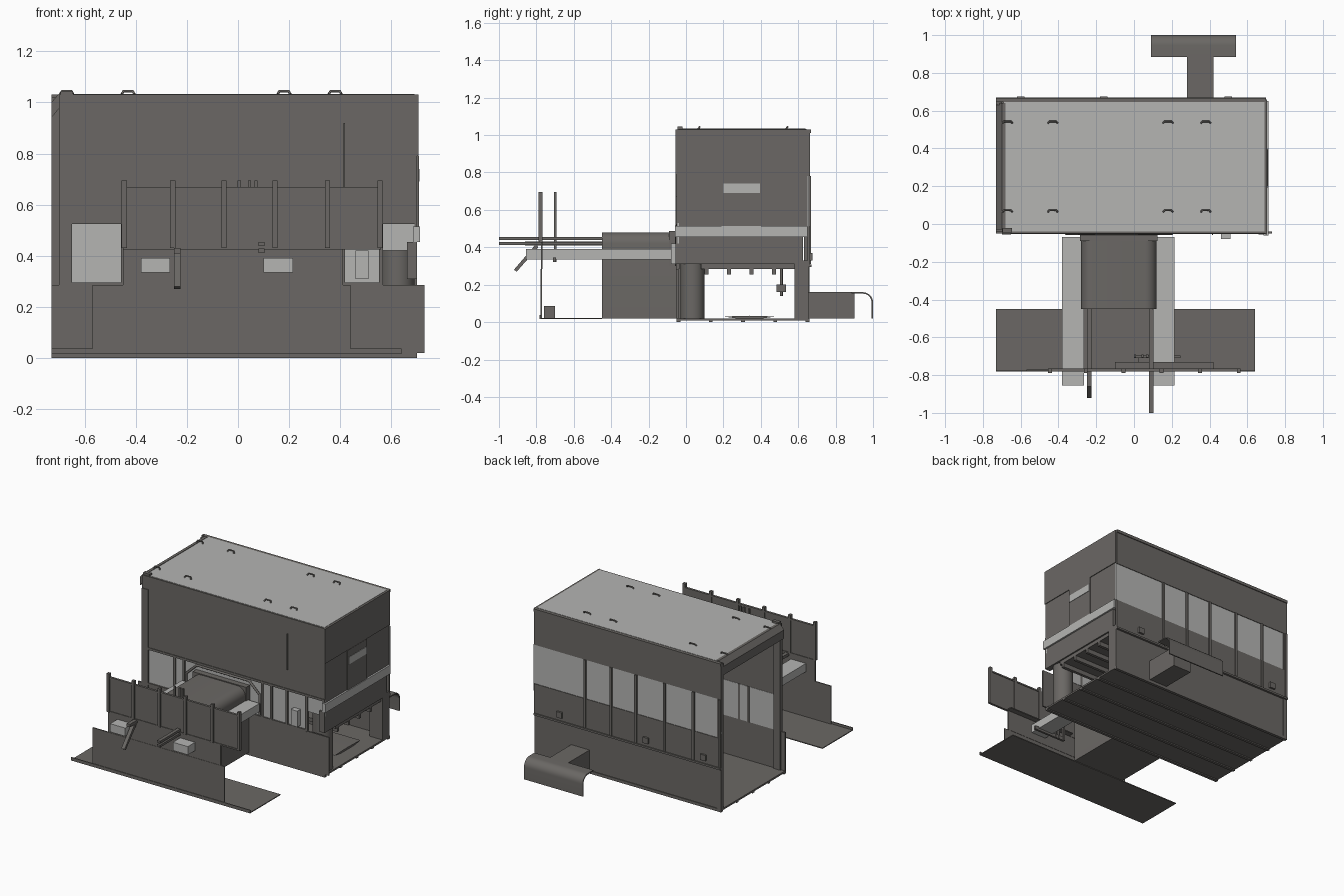
import bpy, bmesh, math
from mathutils import Vector


def material(name, rgb):
    m = bpy.data.materials.new(name)
    m.diffuse_color = (*rgb, 1)
    return m


DARK = material("dark warm grey", (0.145, 0.137, 0.128))
LIGHT = material("light grey", (0.46, 0.46, 0.45))


def finish(name, bm, mat, smooth=False):
    bmesh.ops.recalc_face_normals(bm, faces=bm.faces)
    me = bpy.data.meshes.new(name)
    bm.to_mesh(me)
    bm.free()
    me.materials.append(mat)
    ob = bpy.data.objects.new(name, me)
    bpy.context.collection.objects.link(ob)
    if smooth:
        bpy.context.view_layer.objects.active = ob
        ob.select_set(True)
        bpy.ops.object.shade_smooth_by_angle(angle=math.radians(35))
        ob.select_set(False)
    return ob


def box(name, x, y, z, mat=DARK):
    bm = bmesh.new()
    bmesh.ops.create_cube(bm, size=1)
    for v in bm.verts:
        v.co = [r[0] if c < 0 else r[1] for c, r in zip(v.co, (x, y, z))]
    return finish(name, bm, mat)


def prism(name, pts, axis, a, b, mat=DARK, smooth=True):
    """Extrude a profile along x (points are y,z) or y (points are x,z)."""
    def put(p, t):
        return (t, p[0], p[1]) if axis == "x" else (p[0], t, p[1])
    bm = bmesh.new()
    f = bm.faces.new([bm.verts.new(put(p, a)) for p in pts])
    out = bmesh.ops.extrude_face_region(bm, geom=[f])
    d = Vector(put((0, 0), b - a))
    bmesh.ops.translate(bm, vec=d, verts=[e for e in out["geom"] if isinstance(e, bmesh.types.BMVert)])
    return finish(name, bm, mat, smooth)


def arc(cx, cz, r, a0, a1, n=8):
    return [(cx + r * math.cos(math.radians(a0 + (a1 - a0) * i / n)),
             cz + r * math.sin(math.radians(a0 + (a1 - a0) * i / n))) for i in range(n + 1)]


def rod(name, pts, r, mat=DARK, cyclic=False):
    cu = bpy.data.curves.new(name, "CURVE")
    cu.dimensions = "3D"
    cu.bevel_depth = r
    cu.bevel_resolution = 2
    cu.use_fill_caps = True
    s = cu.splines.new("POLY")
    s.points.add(len(pts) - 1)
    for p, q in zip(s.points, pts):
        p.co = (*q, 1)
    s.use_cyclic_u = cyclic
    cu.materials.append(mat)
    ob = bpy.data.objects.new(name, cu)
    bpy.context.collection.objects.link(ob)
    return ob


# Base floor with long ribs, and roof
box("base_floor", (-0.73, 0.70), (-0.05, 0.66), (0.008, 0.02))
for i in range(5):
    y = -0.05 + i * 0.1725
    box("floor_rib", (-0.73, 0.70), (y, y + 0.02), (0, 0.01))
box("roof", (-0.69, 0.69), (-0.04, 0.645), (1.022, 1.032), LIGHT)
box("roof_back_trim", (-0.73, 0.70), (0.645, 0.668), (1.01, 1.03))
box("roof_right_trim", (0.685, 0.70), (-0.04, 0.65), (1.01, 1.03))

# Roof lifting hooks
for x in (-0.67, -0.43, 0.18, 0.38):
    for y in (0.065, 0.535):
        rod("lifting_hook", [(x - 0.025, y, 1.032), (x - 0.018, y + 0.008, 1.044),
                             (x + 0.018, y + 0.008, 1.044), (x + 0.025, y, 1.032)], 0.005)

# Front wall: upper panel, window band, lower panel
box("front_upper_panel", (-0.70, 0.70), (-0.05, -0.04), (0.53, 1.03))
box("front_lower_panel", (-0.73, 0.73), (-0.05, -0.04), (0.02, 0.285))
box("front_window_band", (-0.69, 0.56), (-0.045, -0.038), (0.285, 0.53), LIGHT)
box("front_corner_window", (0.56, 0.70), (-0.045, -0.038), (0.42, 0.53), LIGHT)
box("front_top_rail", (-0.70, 0.70), (-0.054, -0.04), (0.525, 0.54))
box("front_bottom_rail", (-0.70, 0.56), (-0.054, -0.04), (0.28, 0.295))
for x in (-0.45, -0.38, 0.22, 0.29, 0.41, 0.56):
    box("front_window_post", (x - 0.008, x + 0.008), (-0.054, -0.036), (0.285, 0.53))
box("front_sensor_rod", (0.412, 0.418), (-0.057, -0.05), (0.67, 0.92))
box("front_control_box", (0.46, 0.51), (-0.08, -0.045), (0.31, 0.42), LIGHT)
rod("opening_frame", [(-0.36, -0.05, 0.30), (-0.36, -0.05, 0.44), (-0.28, -0.05, 0.515),
                      (0.12, -0.05, 0.515), (0.20, -0.05, 0.44), (0.20, -0.05, 0.30)], 0.008)

# Open left end: corner posts and chamfered top beam
box("left_front_post", (-0.70, -0.65), (-0.055, -0.03), (0.02, 0.94))
box("left_front_post_cap", (-0.695, -0.645), (-0.045, -0.02), (0.94, 1.045))
box("left_back_post", (-0.73, -0.70), (0.63, 0.66), (0.02, 1.02))
prism("left_top_beam", [(-0.73, 0.94), (-0.73, 1.0), (-0.70, 1.035), (-0.68, 1.035), (-0.68, 1.0)],
      "y", -0.03, 0.64, smooth=False)

# Back wall
box("back_upper_panel", (-0.73, 0.70), (0.65, 0.662), (0.78, 1.03))
box("back_window_band", (-0.73, 0.705), (0.65, 0.658), (0.51, 0.78), LIGHT)
box("back_middle_panel", (-0.73, 0.70), (0.65, 0.662), (0.30, 0.51))
box("back_lower_panel", (-0.73, 0.70), (0.645, 0.655), (0.02, 0.30))
box("back_ledge", (-0.73, 0.70), (0.645, 0.67), (0.295, 0.308))
for x in (-0.72, -0.52, -0.30, -0.08, 0.11, 0.31):
    box("back_window_post", (x - 0.008, x + 0.008), (0.65, 0.669), (0.31, 0.78))
for x in (-0.60, -0.16, 0.50):
    box("back_latch", (x - 0.02, x + 0.02), (0.655, 0.675), (0.33, 0.37))

# Right end wall with door, light beam and open feed section below
box("right_upper_panel", (0.69, 0.70), (-0.05, 0.65), (0.51, 1.03))
box("right_top_cover", (0.695, 0.705), (-0.055, 0.655), (0.79, 1.03))
box("right_door", (0.695, 0.707), (0.19, 0.40), (0.51, 0.79))
box("right_door_window", (0.70, 0.71), (0.20, 0.395), (0.69, 0.74), LIGHT)
box("right_light_beam", (0.685, 0.712), (-0.06, 0.65), (0.455, 0.515), LIGHT)
box("right_feed_cover", (0.66, 0.70), (-0.055, 0.625), (0.31, 0.455))
box("feed_deck", (0.20, 0.69), (0.08, 0.62), (0.285, 0.31))
for y in (0.10, 0.22, 0.34, 0.46, 0.58):
    box("feed_deck_rail", (0.22, 0.69), (y, y + 0.02), (0.255, 0.285))
prism("right_back_leg", [(0.60, 0.02), (0.70, 0.02), (0.70, 0.33), (0.60, 0.33)], "y", 0.58, 0.655, smooth=False)

# Round column in the front right corner
bm = bmesh.new()
bmesh.ops.create_cone(bm, cap_ends=True, segments=32, radius1=0.065, radius2=0.065, depth=0.40)
bmesh.ops.translate(bm, vec=(0.625, 0.035, 0.22), verts=bm.verts)
finish("corner_column", bm, DARK, True)

# Hanging fitting and dish inside the open section
rod("hanging_rod", [(0.45, 0.51, 0.285), (0.45, 0.51, 0.14)], 0.008)
box("hanging_fitting", (0.42, 0.48), (0.485, 0.535), (0.16, 0.20))
prism("floor_dish", [(0.20, 0.03), (0.27, 0.02), (0.41, 0.02), (0.48, 0.03), (0.34, 0.034)], "x", 0.3, 0.6)

# Central infeed housing with rounded upper edges
prism("infeed_housing", [(-0.28, 0.02), (0.12, 0.02)] + arc(0.06, 0.42, 0.06, 0, 90)
      + arc(-0.22, 0.42, 0.06, 90, 180), "y", -0.45, -0.04)
box("infeed_collar", (-0.285, 0.125), (-0.09, -0.05), (0.30, 0.486))

# Two light trays and the long rods
for x in (-0.38, 0.10):
    box("side_tray", (x, x + 0.115), (-0.855, -0.07), (0.335, 0.392), LIGHT)
for z in (0.42, 0.447):
    box("long_guide_rod", (0.08, 0.104), (-1.0, -0.05), (z - 0.008, z + 0.008))
box("short_guide_rod", (-0.25, -0.225), (-0.86, -0.45), (0.41, 0.43))
prism("slanted_handle", [(-0.92, 0.28), (-0.905, 0.27), (-0.79, 0.40), (-0.80, 0.42)], "x", -0.25, -0.225, smooth=False)

# Front platform and guard panel
box("platform_floor", (-0.73, 0.64), (-0.78, -0.45), (0.016, 0.022))
box("platform_lip", (-0.73, 0.64), (-0.782, -0.776), (0.016, 0.038))
box("guard_lower_panel", (-0.57, 0.44), (-0.778, -0.77), (0.02, 0.285))
box("guard_middle_panel", (-0.45, 0.41), (-0.776, -0.768), (0.285, 0.43))
box("guard_flange", (-0.10, 0.42), (-0.77, -0.73), (0.425, 0.432))
box("platform_small_box", (0.02, 0.10), (-0.76, -0.70), (0.022, 0.085))

# Railing with posts
box("railing_panel", (-0.45, 0.56), (-0.778, -0.77), (0.43, 0.665))
box("railing_top", (-0.45, 0.56), (-0.782, -0.766), (0.66, 0.67))
box("railing_bottom", (-0.45, 0.56), (-0.782, -0.766), (0.425, 0.435))
for x in (-0.445, -0.255, -0.055, 0.145, 0.35, 0.555):
    box("railing_post", (x - 0.01, x + 0.01), (-0.788, -0.766), (0.43, 0.695))
for x in (0.005, 0.045, 0.07):
    box("inner_post", (x - 0.006, x + 0.006), (-0.706, -0.692), (0.32, 0.695))
box("inner_crossbar", (0.0, 0.245), (-0.71, -0.695), (0.32, 0.345))

# Rear discharge conveyor: neck and rounded cross piece
box("discharge_neck", (0.28, 0.42), (0.655, 0.90), (0.02, 0.16))
outer = [(0.885, 0.16)] + arc(0.945, 0.105, 0.055, 90, 0) + [(1.0, 0.02)]
inner = [(0.992, 0.02)] + arc(0.945, 0.105, 0.047, 0, 90) + [(0.885, 0.152)]
prism("discharge_cross_cover", outer + inner, "x", 0.09, 0.54)
